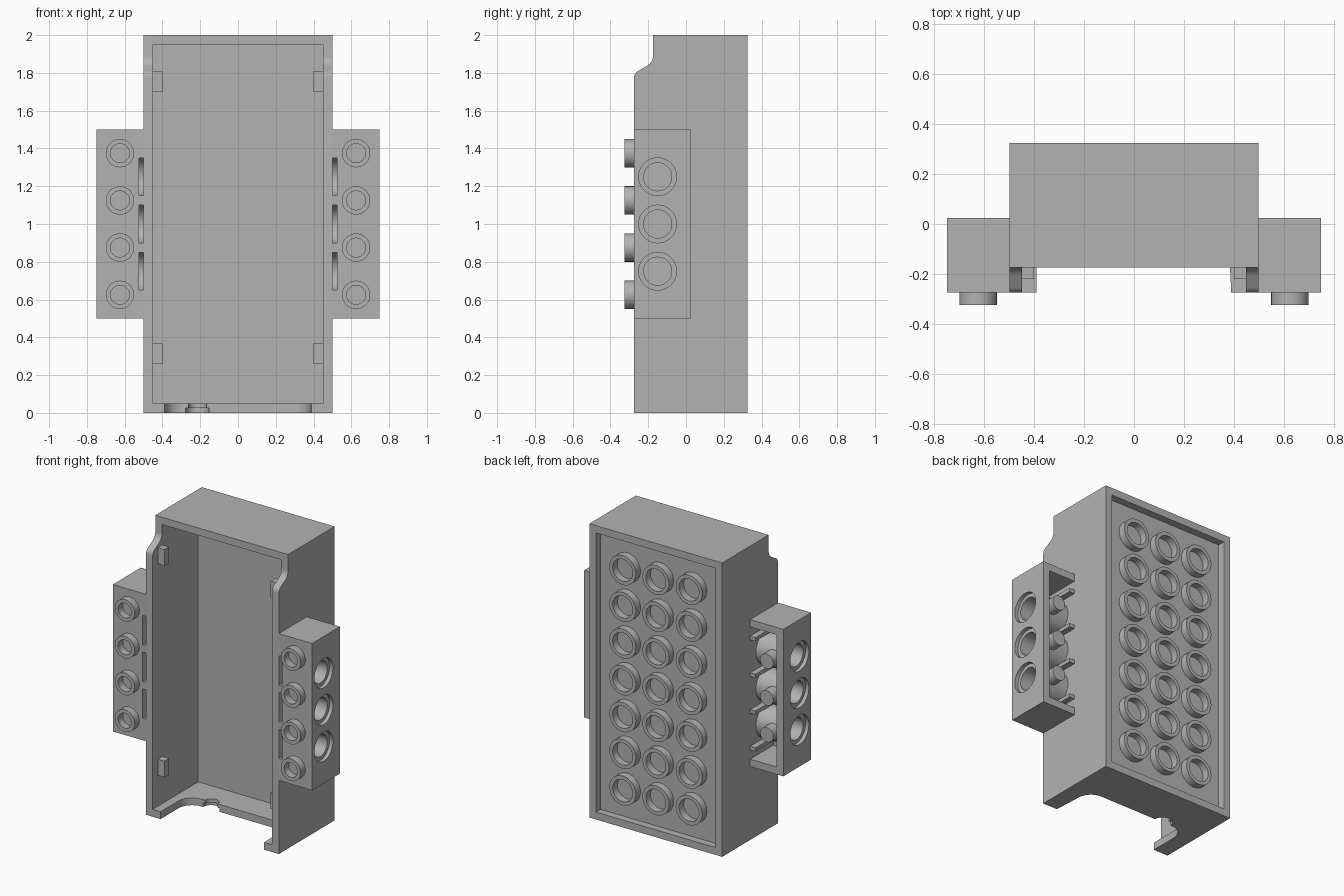
import bpy, bmesh
from math import sin, cos, pi, radians
from mathutils import Vector

cube = bpy.data.objects.get("Cube")
if cube:
    bpy.data.objects.remove(cube)

GREY = (0.45, 0.45, 0.45, 1)
grey = bpy.data.materials.new("plain grey")
grey.use_nodes = True
grey.diffuse_color = GREY
grey.node_tree.nodes["Principled BSDF"].inputs["Base Color"].default_value = GREY


def place(axis, a, b, d):
    """Map a 2D outline point plus depth along an axis to 3D."""
    return {"x": (d, a, b), "y": (a, d, b), "z": (a, b, d)}[axis]


def prism(bm, pts, axis, lo, hi):
    rings = [[bm.verts.new(place(axis, a, b, d)) for a, b in pts] for d in (lo, hi)]
    n = len(pts)
    bm.faces.new(rings[0])
    bm.faces.new(rings[1][::-1])
    for i in range(n):
        j = (i + 1) % n
        bm.faces.new((rings[0][i], rings[1][i], rings[1][j], rings[0][j]))


def box(bm, x0, x1, y0, y1, z0, z1):
    prism(bm, [(x0, y0), (x1, y0), (x1, y1), (x0, y1)], "z", z0, z1)


def arc(ca, cb, r, start, end, n):
    angles = [radians(start + (end - start) * i / n) for i in range(n + 1)]
    return [(ca + r * cos(t), cb + r * sin(t)) for t in angles]


def disc(bm, ca, cb, r, axis, lo, hi, n=32):
    prism(bm, arc(ca, cb, r, 0, 360, n)[:-1], axis, lo, hi)


def tube(bm, ca, cb, r_out, r_in, axis, lo, hi, n=32):
    section = [(r_out, lo), (r_out, hi), (r_in, hi), (r_in, lo)]
    rings = [[bm.verts.new(place(axis, a, b, d)) for a, b in arc(ca, cb, r, 0, 360, n)[:-1]]
             for r, d in section]
    for k in range(4):
        p, q = rings[k], rings[(k + 1) % 4]
        for i in range(n):
            j = (i + 1) % n
            bm.faces.new((p[i], q[i], q[j], p[j]))


def finish(name, bm, mirror=False):
    bmesh.ops.recalc_face_normals(bm, faces=bm.faces)
    mesh = bpy.data.meshes.new(name)
    bm.to_mesh(mesh)
    bm.free()
    mesh.materials.append(grey)
    obj = bpy.data.objects.new(name, mesh)
    bpy.context.collection.objects.link(obj)
    if mirror:
        obj.modifiers.new("Mirror", "MIRROR").use_mirror_merge = False
    return obj


def cut(obj, cutter):
    """Subtract a cutter and discard it."""
    mod = obj.modifiers.new("Cut", "BOOLEAN")
    mod.operation, mod.solver, mod.object = "DIFFERENCE", "EXACT", cutter
    cutter.hide_render = True
    graph = bpy.context.evaluated_depsgraph_get()
    mesh = bpy.data.meshes.new_from_object(obj.evaluated_get(graph))
    obj.modifiers.clear()
    obj.data = mesh
    bpy.data.objects.remove(cutter)


FRONT, BACK, STEP = -0.275, 0.325, -0.175

# Side walls with the stepped, rounded front edge
bm = bmesh.new()
profile = [(FRONT, 0), (BACK, 0), (BACK, 2), (STEP, 2)]
profile += arc(-0.235, 1.89, 0.06, 0, -60, 8)
profile += arc(-0.235, 1.775, 0.04, 120, 180, 8)
prism(bm, profile, "x", 0.45, 0.5)
finish("side_wall", bm, True)

# Top wall and recessed back panel
bm = bmesh.new()
box(bm, -0.45, 0.45, STEP, BACK, 1.95, 2)
finish("top_wall", bm)
bm = bmesh.new()
box(bm, -0.45, 0.45, 0.215, 0.275, 0.05, 1.95)
finish("back_panel", bm)

# Bottom wall with a wide cutout, rounded corners and a finger notch
bm = bmesh.new()
for z0, z1, r in ((0, 0.025, 0.062), (0.025, 0.05, 0.048)):
    outline = [(-0.45, BACK), (-0.45, FRONT), (-0.39, FRONT)]
    outline += arc(-0.29, -0.08, 0.1, 180, 90, 8)
    outline += arc(-0.215, 0.02, r, 180, 0, 12)
    outline += [(0.15, 0.02)]
    outline += arc(0.28, -0.08, 0.1, 90, 0, 8)
    outline += [(0.39, FRONT), (0.45, FRONT), (0.45, BACK)]
    prism(bm, outline, "z", z0, z1)
finish("bottom_wall", bm)

# Small catches inside the side walls
bm = bmesh.new()
for z in (0.26, 1.70):
    box(bm, 0.40, 0.45, -0.22, -0.17, z, z + 0.11)
finish("inner_catch", bm, True)

# Grid of rings in the back recess
bm = bmesh.new()
for col in range(3):
    for row in range(7):
        tube(bm, (col - 1) * 0.25, 0.25 + row * 0.25, 0.1, 0.075, "y", 0.27, BACK)
finish("back_rings", bm)

# Side block: hollow, open at the back
HOLES = (0.75, 1.0, 1.25)
STUDS = (0.625, 0.875, 1.125, 1.375)
MID_Y = -0.15
bm = bmesh.new()
box(bm, 0.5, 0.75, FRONT, 0.025, 0.5, 1.5)
block = finish("side_block", bm)
bm = bmesh.new()
box(bm, 0.4, 0.7, -0.225, 0.1, 0.55, 1.45)
cut(block, finish("cavity_cutter", bm))
bm = bmesh.new()
for z in HOLES:
    disc(bm, MID_Y, z, 0.0745, "x", 0.65, 0.74)
cut(block, finish("hole_cutter", bm))
bm = bmesh.new()
for z in HOLES:
    disc(bm, MID_Y, z, 0.1, "x", 0.725, 0.8)
    box(bm, 0.45, 0.525, -0.4, -0.2, z - 0.1, z + 0.1)
cut(block, finish("rim_and_slot_cutter", bm))
block.modifiers.new("Mirror", "MIRROR").use_mirror_merge = False

# Hole tubes, their open inner rims, and the pins behind them
bm = bmesh.new()
for z in HOLES:
    tube(bm, MID_Y, z, 0.1125, 0.075, "x", 0.525, 0.724)
    half = arc(MID_Y, z, 0.1125, -90, 90, 16) + arc(MID_Y, z, 0.1, 90, -90, 16)
    prism(bm, half, "x", 0.5, 0.525)
    disc(bm, 0.625, z, 0.05, "y", -0.06, 0.025, 24)
finish("hole_tubes", bm, True)

# Thin ribs against the box inside each block
bm = bmesh.new()
for z in STUDS:
    box(bm, 0.5, 0.54, -0.23, 0.025, z - 0.0125, z + 0.0125)
finish("block_ribs", bm, True)

# Hollow studs on the block fronts
bm = bmesh.new()
for z in STUDS:
    tube(bm, 0.625, z, 0.075, 0.05, "y", -0.325, FRONT + 0.005)
finish("block_studs", bm, True)

# Smooth the round surfaces, keep edges crisp
bpy.ops.object.select_all(action="DESELECT")
for obj in bpy.context.collection.objects:
    if obj.type == "MESH":
        obj.select_set(True)
        bpy.context.view_layer.objects.active = obj
bpy.ops.object.shade_smooth_by_angle(angle=radians(35))
